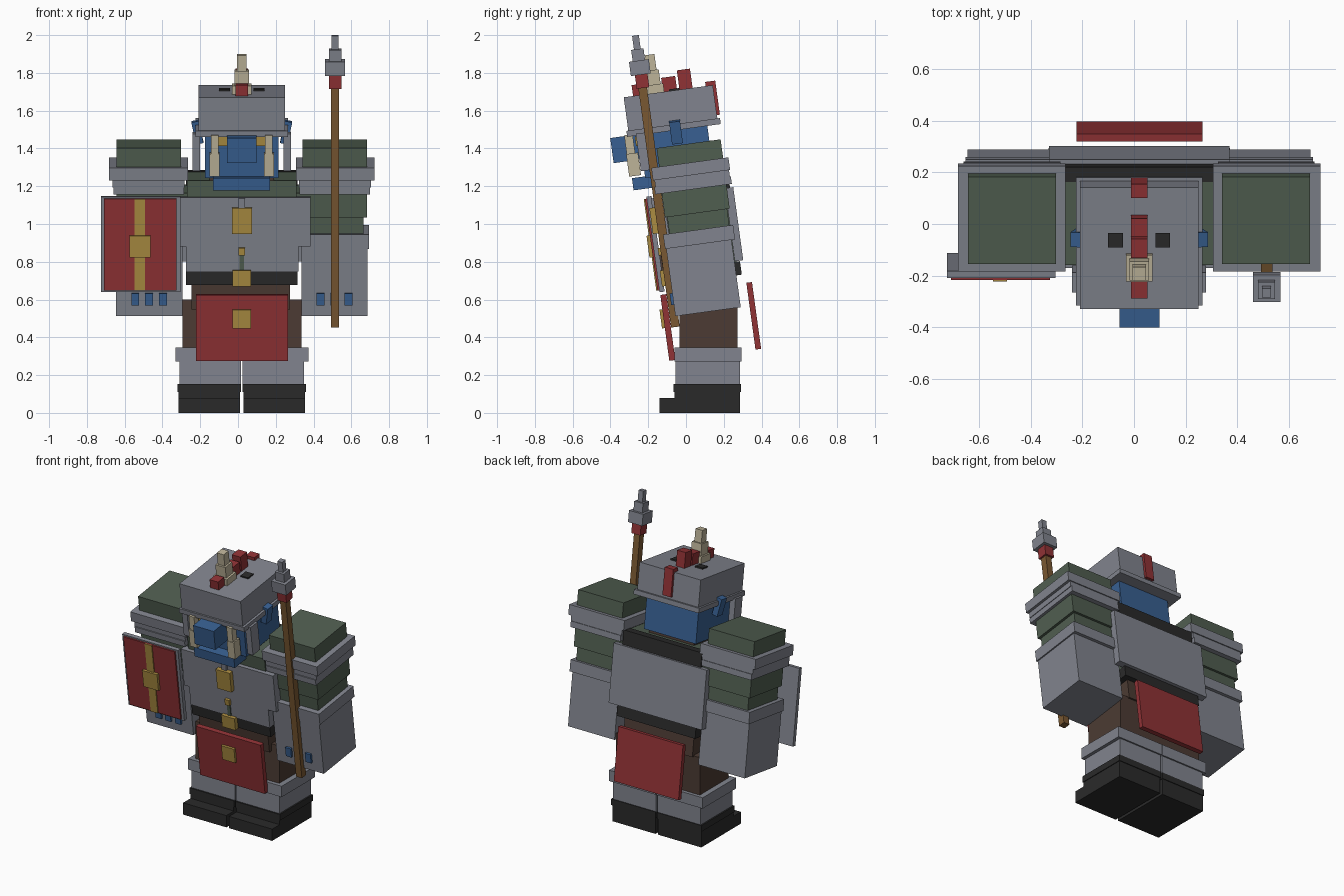
import bpy, math
from mathutils import Matrix

LEAN = Matrix.Rotation(math.radians(7.8), 4, 'X')   # upper body leans forward
CX = 0.02                                            # mirror plane of the figure


def lin(h):
    out = []
    for i in (0, 2, 4):
        c = int(h[i:i + 2], 16) / 255
        out.append(c / 12.92 if c <= 0.04045 else ((c + 0.055) / 1.055) ** 2.4)
    return (*out, 1)


MATS = {}
for name, h in dict(steel_grey="81848e", dark_green="505e50", skin_blue="386092",
                    cloth_red="903235", brass_gold="ac8d42", bone_cream="bdb399",
                    near_black="2a2a2a", leather_brown="4c3b33", wood_brown="7a5832").items():
    MATS[name] = bpy.data.materials.new(name)
    MATS[name].diffuse_color = lin(h)

FACES = [(0, 2, 3, 1), (4, 5, 7, 6), (0, 1, 5, 4), (2, 6, 7, 3), (0, 4, 6, 2), (1, 3, 7, 5)]


def box(name, mat, x, y, z, lean=True, roll=0):
    """Box from ranges; leaning by default, roll turns it about its own y axis."""
    c = [(r[0] + r[1]) / 2 for r in (x, y, z)]
    d = [abs(r[1] - r[0]) / 2 for r in (x, y, z)]
    verts = [(i * d[0], j * d[1], k * d[2]) for i in (-1, 1) for j in (-1, 1) for k in (-1, 1)]
    me = bpy.data.meshes.new(name)
    me.from_pydata(verts, [], FACES)
    m = Matrix.Translation(c) @ Matrix.Rotation(math.radians(roll), 4, 'Y')
    me.transform(LEAN @ m if lean else m)
    me.materials.append(MATS[mat])
    ob = bpy.data.objects.new(name, me)
    bpy.context.collection.objects.link(ob)
    return ob


def pair(name, mat, x, y, z, lean=True, roll=0):
    box(name + "_left", mat, x, y, z, lean, roll)
    box(name + "_right", mat, (2 * CX - x[1], 2 * CX - x[0]), y, z, lean, -roll)


def stack(name, mat, cx, cy, tiers):
    """Square tiers: (width, z0, z1)."""
    for i, (w, z0, z1) in enumerate(tiers):
        box(f"{name}_{i}", mat, (cx - w / 2, cx + w / 2), (cy - w / 2, cy + w / 2), (z0, z1))


# boots and legs stand upright
pair("boot", "near_black", (0.03, 0.355), (-0.06, 0.285), (0, 0.12), False)
pair("boot_toe", "near_black", (0.03, 0.355), (-0.14, -0.05), (0, 0.08), False)
pair("boot_band", "near_black", (0.025, 0.36), (-0.065, 0.29), (0.11, 0.152), False)
pair("greave", "steel_grey", (0.025, 0.35), (-0.055, 0.285), (0.15, 0.275), False)
pair("greave_cuff", "steel_grey", (0.023, 0.372), (-0.062, 0.295), (0.272, 0.346), False)
pair("leg", "leather_brown", (0.021, 0.335), (-0.035, 0.272), (0.34, 0.6), False)

# waist, belt and hanging cloths
box("waist", "leather_brown", (-0.245, 0.275), (0.02, 0.36), (0.55, 0.7))
box("belt", "near_black", (-0.275, 0.315), (-0.005, 0.392), (0.685, 0.757))
box("buckle", "brass_gold", (-0.03, 0.07), (-0.035, 0.0), (0.68, 0.765))
box("front_cloth", "cloth_red", (-0.222, 0.265), (-0.05, -0.018), (0.285, 0.637))
box("cloth_emblem", "brass_gold", (-0.028, 0.068), (-0.065, -0.045), (0.46, 0.56))
box("back_cloth", "cloth_red", (-0.222, 0.265), (0.41, 0.44), (0.282, 0.639))

# torso and breastplates
box("torso", "dark_green", (-0.27, 0.31), (0.01, 0.375), (0.74, 1.24))
box("collar", "near_black", (-0.275, 0.315), (0.335, 0.393), (1.13, 1.245))
box("chest_plate", "steel_grey", (-0.31, 0.383), (-0.015, 0.04), (0.89, 1.152))
box("belly_plate", "steel_grey", (-0.275, 0.32), (-0.012, 0.04), (0.757, 0.892))
box("back_plate", "steel_grey", (-0.33, 0.37), (0.365, 0.41), (0.76, 1.15))
box("chain_link", "steel_grey", (0.003, 0.037), (-0.03, -0.01), (1.09, 1.15))
box("medallion", "brass_gold", (-0.033, 0.073), (-0.045, -0.01), (0.962, 1.1))
box("pendant", "brass_gold", (0.003, 0.037), (-0.03, -0.01), (0.845, 0.885))
box("pendant_strap", "dark_green", (0.008, 0.032), (-0.018, -0.01), (0.765, 0.845))

# shoulders, arms and gauntlets
pair("shoulder_dome", "dark_green", (0.342, 0.683), (0.036, 0.378), (1.3, 1.41))
pair("shoulder_pad", "steel_grey", (0.306, 0.722), (-0.006, 0.406), (1.243, 1.31))
pair("shoulder_rim", "steel_grey", (0.322, 0.704), (0.002, 0.4), (1.205, 1.245))
pair("shoulder_skirt", "steel_grey", (0.325, 0.7), (-0.004, 0.405), (1.168, 1.207))
pair("upper_arm", "dark_green", (0.3, 0.682), (0.03, 0.376), (1.04, 1.17))
pair("lower_arm", "dark_green", (0.3, 0.665), (0.042, 0.362), (0.93, 1.04))
pair("gauntlet_cuff", "steel_grey", (0.335, 0.694), (0.008, 0.382), (0.875, 0.952))
pair("gauntlet", "steel_grey", (0.335, 0.685), (0.014, 0.363), (0.515, 0.88))
for i, x in enumerate((0.415, 0.49, 0.563)):
    pair(f"knuckle_{i}", "skin_blue", (x, x + 0.042), (0.0, 0.05), (0.575, 0.638))

# head and face
box("neck", "leather_brown", (-0.15, 0.19), (0.02, 0.3), (1.2, 1.28))
box("head", "skin_blue", (-0.175, 0.215), (-0.045, 0.318), (1.26, 1.5))
box("nose", "skin_blue", (-0.057, 0.098), (-0.2, -0.03), (1.362, 1.496))
box("jaw", "skin_blue", (-0.132, 0.17), (-0.115, 0.1), (1.205, 1.27))
pair("eye", "brass_gold", (0.098, 0.158), (-0.07, -0.04), (1.435, 1.485))
pair("tusk_base", "bone_cream", (0.137, 0.19), (-0.128, -0.065), (1.28, 1.4))
pair("tusk_tip", "bone_cream", (0.142, 0.182), (-0.125, -0.08), (1.4, 1.5))
pair("cheek_guard", "steel_grey", (0.24, 0.28), (-0.063, 0.015), (1.3, 1.5))
pair("ear", "skin_blue", (0.235, 0.275), (0.12, 0.178), (1.42, 1.54), roll=12)

# helmet with horn and crest
box("helmet", "steel_grey", (-0.21, 0.25), (-0.1, 0.376), (1.515, 1.7))
box("helmet_brim", "steel_grey", (-0.224, 0.266), (-0.11, 0.39), (1.49, 1.522))
pair("helmet_slot", "near_black", (0.083, 0.14), (0.142, 0.198), (1.695, 1.709))
stack("horn", "bone_cream", CX, 0.066, [(0.102, 1.695, 1.745), (0.075, 1.745, 1.822),
                                        (0.052, 1.822, 1.905)])
for i, (y0, y1, z0, z1) in enumerate([(-0.05, 0.015, 1.68, 1.758), (0.11, 0.185, 1.69, 1.775),
                                      (0.198, 0.268, 1.69, 1.803), (0.338, 0.392, 1.54, 1.722)]):
    box(f"crest_{i}", "cloth_red", (-0.012, 0.052), (y0, y1), (z0, z1))

# shield on one arm
box("shield_back", "steel_grey", (-0.725, -0.305), (-0.052, -0.025), (0.652, 1.162))
box("shield_face", "cloth_red", (-0.71, -0.325), (-0.062, -0.05), (0.662, 1.152))
box("shield_stripe", "brass_gold", (-0.547, -0.493), (-0.068, -0.055), (0.662, 1.152))
box("shield_boss", "brass_gold", (-0.575, -0.463), (-0.08, -0.055), (0.84, 0.957))
box("shield_grip", "leather_brown", (-0.56, -0.48), (-0.03, 0.02), (0.75, 0.85))

# spear in the other hand
box("spear_shaft", "wood_brown", (0.492, 0.536), (-0.017, 0.029), (0.458, 1.75))
stack("spear_collar", "cloth_red", 0.514, 0.008, [(0.067, 1.735, 1.808)])
stack("spear_head", "steel_grey", 0.514, 0.006, [(0.106, 1.806, 1.882), (0.066, 1.882, 1.943),
                                                 (0.036, 1.943, 2.016)])
